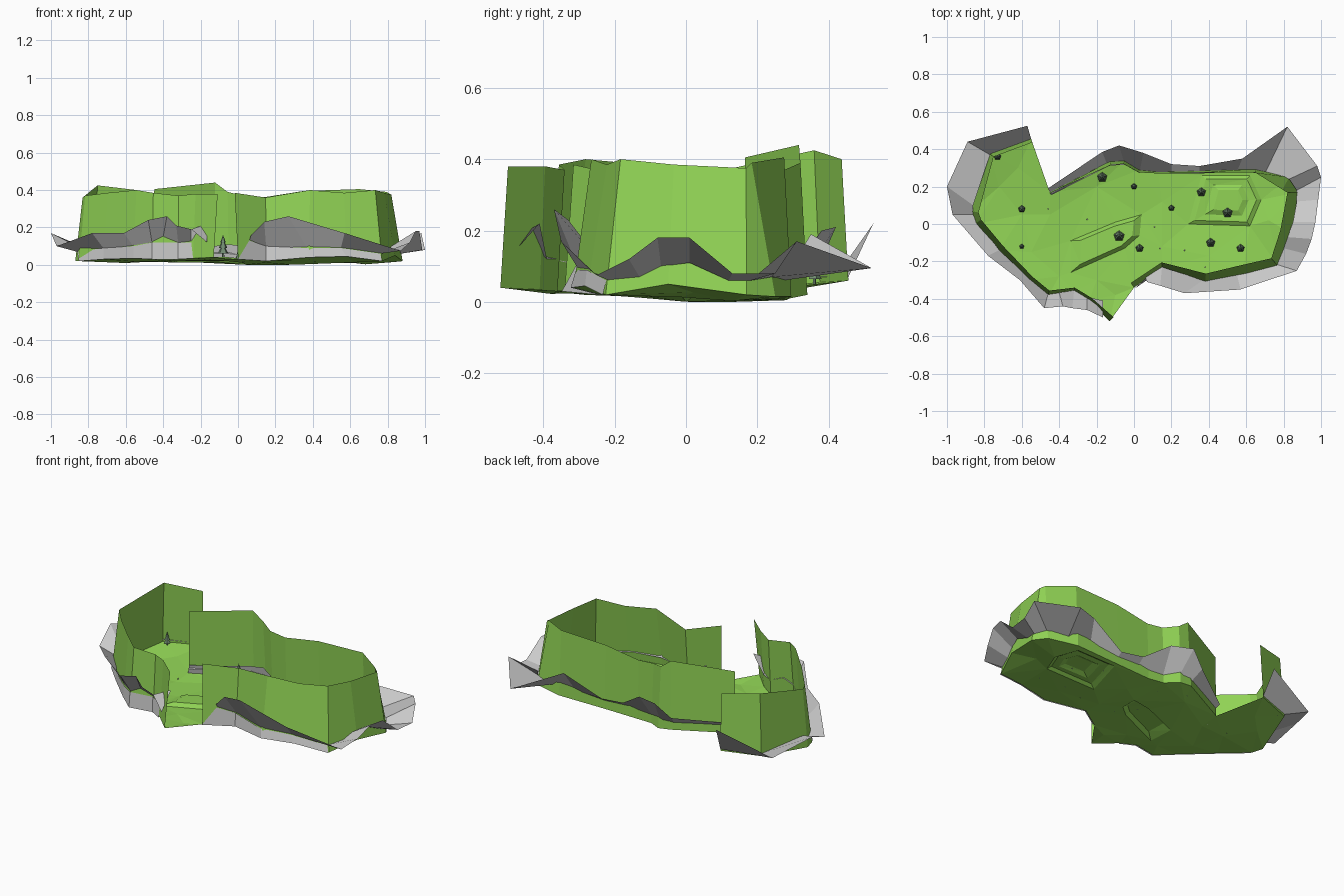
import bpy, bmesh, math
from mathutils import Vector
from mathutils.geometry import delaunay_2d_cdt, intersect_point_tri_2d

if "Cube" in bpy.data.objects:
    bpy.data.objects.remove(bpy.data.objects["Cube"])


def material(name, rgb):
    m = bpy.data.materials.new(name)
    m.diffuse_color = (*rgb, 1)
    m.use_nodes = True
    m.node_tree.nodes["Principled BSDF"].inputs["Base Color"].default_value = m.diffuse_color
    return m


GRASS = material("grass", (0.28, 0.65, 0.09))
PINE = material("pine", (0.16, 0.25, 0.16))


def make(name, verts, faces, mat=None):
    me = bpy.data.meshes.new(name)
    me.from_pydata([tuple(v) for v in verts], [], faces)
    me.update()
    if mat:
        me.materials.append(mat)
    ob = bpy.data.objects.new(name, me)
    bpy.context.collection.objects.link(ob)
    return ob


def strip(name, low, high, mat=None):
    n = len(low)
    faces = [(i, i + 1, n + i + 1, n + i) for i in range(n - 1)]
    return make(name, list(low) + list(high), faces, mat)


# Boundary outlines, counter-clockwise: x, y, base z, wall top z, inward lean
right_edge = [
    (0, -.34, .03, .385, .03), (.15, -.235, .02, .36, .03), (.38, -.315, .04, .40, .05),
    (.58, -.275, .045, .385, .055), (.77, -.225, .02, .40, .055), (.84, -.05, .05, .385, .06),
    (.88, .17, .02, .375, .06), (.83, .25, .015, .39, .075), (.65, .295, .015, .405, .02),
    (.35, .285, .01, .395, .01), (.13, .28, .005, .36, .01), (.03, .29, .01, .37, .015),
    (-.05, .34, .02, .39, .02), (-.13, .335, .03, .44, .02), (-.45, .17, .03, .405, .005)]
left_edge = [
    (-.55, .455, .06, .40, .02), (-.77, .375, .055, .425, .025), (-.87, .07, .02, .36, .04),
    (-.85, .0, .02, .37, .04), (-.72, -.14, .03, .385, .03), (-.56, -.30, .035, .40, .025),
    (-.46, -.385, .03, .385, .03), (-.32, -.36, .03, .37, .02),
    (-.24, -.41, .035, .38, .02), (-.13, -.52, .04, .38, .03)]


# Tall boundary walls leaning inward
def wall(name, edge):
    pts = [Vector(p[:2]) for p in edge]
    tops = []
    for i, p in enumerate(pts):
        d = pts[min(i + 1, len(pts) - 1)] - pts[max(i - 1, 0)]
        q = p + Vector((-d.y, d.x)).normalized() * edge[i][4]
        tops.append((q.x, q.y, edge[i][3]))
    strip(name, [p[:3] for p in edge], tops, GRASS)


wall("right_wall", right_edge)
wall("left_wall", left_edge)

# Low raised mounds: (ring, height, crest scale)
long_mound = [(-.34, -.26), (-.05, -.13), (.03, -.06), (.04, .05), (-.10, .01), (-.34, -.09)]
broad_mound = [(.29, .0), (.62, -.01), (.68, .13), (.62, .26), (.36, .26)]
mounds = [(long_mound, .022, .75), (broad_mound, .015, .85), (broad_mound, .03, .4)]


def shrink(ring, f):
    c = sum((Vector(p) for p in ring), Vector((0, 0))) / len(ring)
    return [c + (Vector(p) - c) * f for p in ring]


outline = right_edge + left_edge


# Gently dished ground height
def ground(x, y):
    wsum = zsum = 0
    for p in outline:
        d = (x - p[0]) ** 2 + (y - p[1]) ** 2
        w = 1 / (d * d + 1e-7)
        wsum += w
        zsum += w * p[2]
    edge_d = min(math.hypot(x - p[0], y - p[1]) for p in outline)
    return zsum / wsum - .02 * min(1, edge_d / .2) + .015 * math.exp(-30 * ((x + .1) ** 2 + (y + .08) ** 2))


# Ground sheet: outline, loose interior points and mound rings
co = [Vector(p[:2]) for p in outline]
lift = {}
loops = [list(range(len(co)))]
edges = []
for ring, h, f in mounds:
    for factor, up in ((1 if f > .5 else .6, 0 if f > .5 else .015), (f, h)):
        start = len(co)
        for q in shrink(ring, factor):
            lift[len(co)] = up
            co.append(q)
        n = len(ring)
        edges += [(start + i, start + (i + 1) % n) for i in range(n)]
for p in [(-.72, .2), (-.6, .05), (-.55, -.15), (-.45, .05), (-.2, .2), (-.2, -.3), (.15, .12),
          (.15, -.12), (.4, -.17), (.72, .02), (-.62, .3), (-.1, -.38), (-.4, -.28)]:
    co.append(Vector(p))
heights = [p[2] for p in outline]
for i in range(len(outline), len(co)):
    heights.append(max(0, ground(*co[i])) + lift.get(i, 0))
vs, _, fs, origin, _, _ = delaunay_2d_cdt(co, edges, loops, 1, 1e-5)
zs = [heights[o[0]] if o else ground(*v) for v, o in zip(vs, origin)]
make("ground", [(v.x, v.y, z) for v, z in zip(vs, zs)], fs, GRASS)


def floor_z(x, y):
    p = Vector((x, y))
    for f in fs:
        if len(f) == 3 and intersect_point_tri_2d(p, *[vs[i] for i in f]):
            a, b, c = [Vector((vs[i].x, vs[i].y, zs[i])) for i in f]
            n = (b - a).cross(c - a)
            return a.z - (n.x * (x - a.x) + n.y * (y - a.y)) / n.z
    return .03


# Rocky banks flaring out of the walls: inner xyz, outer xyz
right_rock = [
    (.06, -.285, .13, .07, -.31, .16), (.15, -.23, .10, .14, -.33, .23),
    (.37, -.30, .09, .27, -.37, .26), (.55, -.27, .09, .57, -.35, .17),
    (.76, -.215, .06, .87, -.25, .075), (.80, -.13, .07, .92, -.16, .12),
    (.82, -.07, .10, .95, -.08, .18),
    (.85, .01, .11, .97, .01, .18), (.87, .12, .06, .985, .13, .08),
    (.87, .18, .06, 1.0, .25, .08), (.83, .24, .07, .98, .31, .17),
    (.70, .27, .06, .82, .52, .095), (.55, .28, .07, .58, .35, .19),
    (.35, .27, .05, .35, .31, .08), (.20, .27, .06, .20, .32, .10),
    (.03, .28, .05, .05, .38, .20), (-.05, .32, .06, -.08, .42, .21),
    (-.14, .31, .06, -.17, .385, .13), (-.44, .155, .06, -.46, .19, .10)]
left_rock = [
    (-.55, .455, .07, -.57, .525, .22), (-.77, .37, .07, -.89, .44, .10),
    (-.86, .10, .10, -1.0, .20, .17), (-.86, .05, .07, -.97, .05, .10),
    (-.72, -.14, .09, -.78, -.17, .17), (-.56, -.29, .10, -.61, -.30, .17),
    (-.46, -.375, .12, -.48, -.45, .24), (-.40, -.365, .15, -.38, -.44, .26),
    (-.32, -.355, .12, -.33, -.45, .21), (-.25, -.39, .12, -.25, -.46, .19),
    (-.165, -.41, .22, -.165, -.50, .12)]
for name, rows in (("right_rocks", right_rock), ("left_rocks", left_rock)):
    strip(name, [r[:3] for r in rows], [r[3:] for r in rows])


# Bare rock footings below the banks, just off the wall faces
def footing(name, tops, feet, dy):
    strip(name, [(p[0], p[1] + dy, p[2]) for p in feet], [(p[0], p[1] + dy, p[2]) for p in tops])


footing("right_footing", right_rock[:5], right_edge[:5], -.008)
footing("left_footing", left_rock[3:7] + left_rock[8:10], left_edge[3:9], -.008)
footing("back_footing", [(.03, .28, .10), (-.05, .325, .11), (-.13, .32, .10), (-.44, .165, .08)],
        right_edge[-4:], -.008)


# Pine trees: trunk and three stacked five-sided cones
def tree(i, x, y, s):
    bm = bmesh.new()
    z0 = floor_z(x, y)
    for r1, r2, lo, hi in ((.06, .05, 0, .3), (.25, .03, .18, .55), (.20, .02, .42, .8), (.13, 0, .66, 1.0)):
        res = bmesh.ops.create_cone(bm, cap_ends=True, segments=5, radius1=r1 * s, radius2=r2 * s, depth=(hi - lo) * s)
        bmesh.ops.translate(bm, verts=res["verts"], vec=(x, y, z0 + (lo + hi) / 2 * s))
    me = bpy.data.meshes.new("pine_tree")
    bm.to_mesh(me)
    bm.free()
    me.materials.append(PINE)
    bpy.context.collection.objects.link(bpy.data.objects.new(f"pine_tree_{i}", me))


for i, t in enumerate([(-.17, .25, .11), (0, .2, .07), (.2, .085, .07), (.36, .17, .1), (.5, .06, .11),
                       (.41, -.1, .1), (.57, -.13, .09), (-.08, -.065, .12), (.03, -.13, .09),
                       (-.6, .08, .08), (-.6, -.12, .055), (-.73, .36, .08)]):
    tree(i, *t)

# Small pebbles on the ground
for i, (x, y) in enumerate([(-.46, .08), (-.25, .025), (.11, -.015), (.14, -.13), (.27, -.14), (.38, -.23)]):
    bm = bmesh.new()
    bmesh.ops.create_icosphere(bm, subdivisions=1, radius=.004)
    bmesh.ops.translate(bm, verts=bm.verts, vec=(x, y, floor_z(x, y) + .003))
    me = bpy.data.meshes.new("pebble")
    bm.to_mesh(me)
    bm.free()
    bpy.context.collection.objects.link(bpy.data.objects.new(f"pebble_{i}", me))
